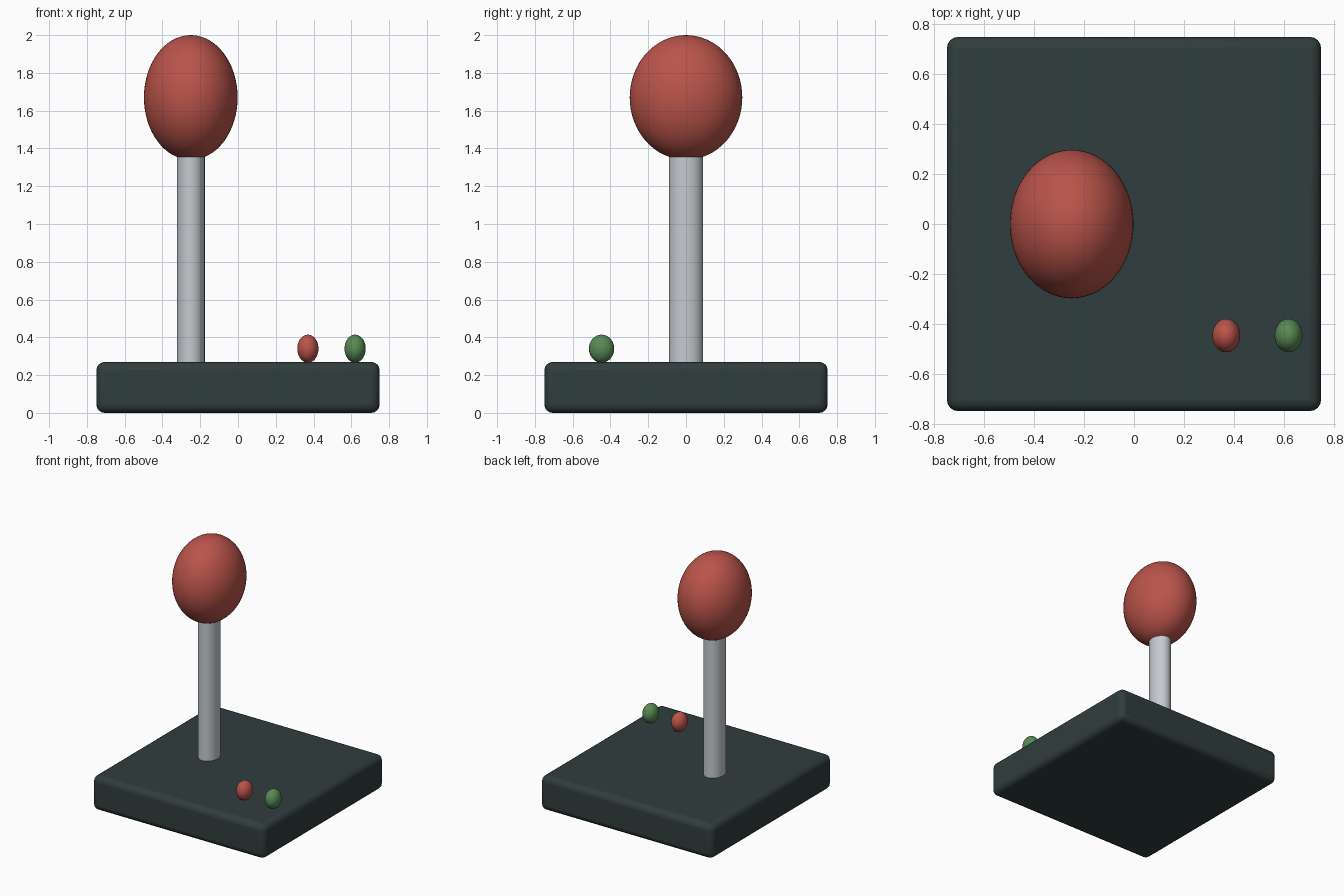
import bpy, math

if "Cube" in bpy.data.objects:
    bpy.data.objects.remove(bpy.data.objects["Cube"])


def material(name, rgb):
    m = bpy.data.materials.new(name)
    lin = [(c / 255 / 12.92) if c < 11 else ((c / 255 + 0.055) / 1.055) ** 2.4 for c in rgb]
    m.diffuse_color = (*lin, 1)
    m.use_nodes = True
    m.node_tree.nodes["Principled BSDF"].inputs["Base Color"].default_value = m.diffuse_color
    return m


RED = material("red", (186, 84, 74))
GREEN = material("green", (88, 138, 84))
METAL = material("light_grey", (198, 203, 208))
DARK = material("dark_slate", (48, 61, 61))


def finish(name, mat, scale):
    ob = bpy.context.object
    ob.name = name
    ob.scale = scale
    ob.data.materials.append(mat)
    bpy.ops.object.transform_apply(location=False, rotation=False, scale=True)
    return ob


def ellipsoid(name, mat, centre, radii):
    bpy.ops.mesh.primitive_uv_sphere_add(segments=64, ring_count=32, radius=1, location=centre)
    finish(name, mat, radii)
    bpy.ops.object.shade_smooth()


# Base slab with rounded edges
bpy.ops.mesh.primitive_cube_add(size=1, location=(0, 0, 0.135))
base = finish("base", DARK, (1.5, 1.5, 0.27))
bev = base.modifiers.new("rounded_edges", 'BEVEL')
bev.width = 0.045
bev.segments = 4
bpy.ops.object.shade_smooth_by_angle(angle=math.radians(35))

# Slightly oval stick
bpy.ops.mesh.primitive_cylinder_add(vertices=48, radius=1, depth=1.16, location=(-0.25, 0, 0.80))
finish("stick", METAL, (0.074, 0.089, 1))
bpy.ops.object.shade_smooth_by_angle(angle=math.radians(35))

# Ball knob
ellipsoid("knob", RED, (-0.25, 0, 1.67), (0.248, 0.298, 0.33))

# Buttons
for name, mat, x in (("red_button", RED, 0.37), ("green_button", GREEN, 0.62)):
    ellipsoid(name, mat, (x, -0.447, 0.34), (0.056, 0.067, 0.074))
